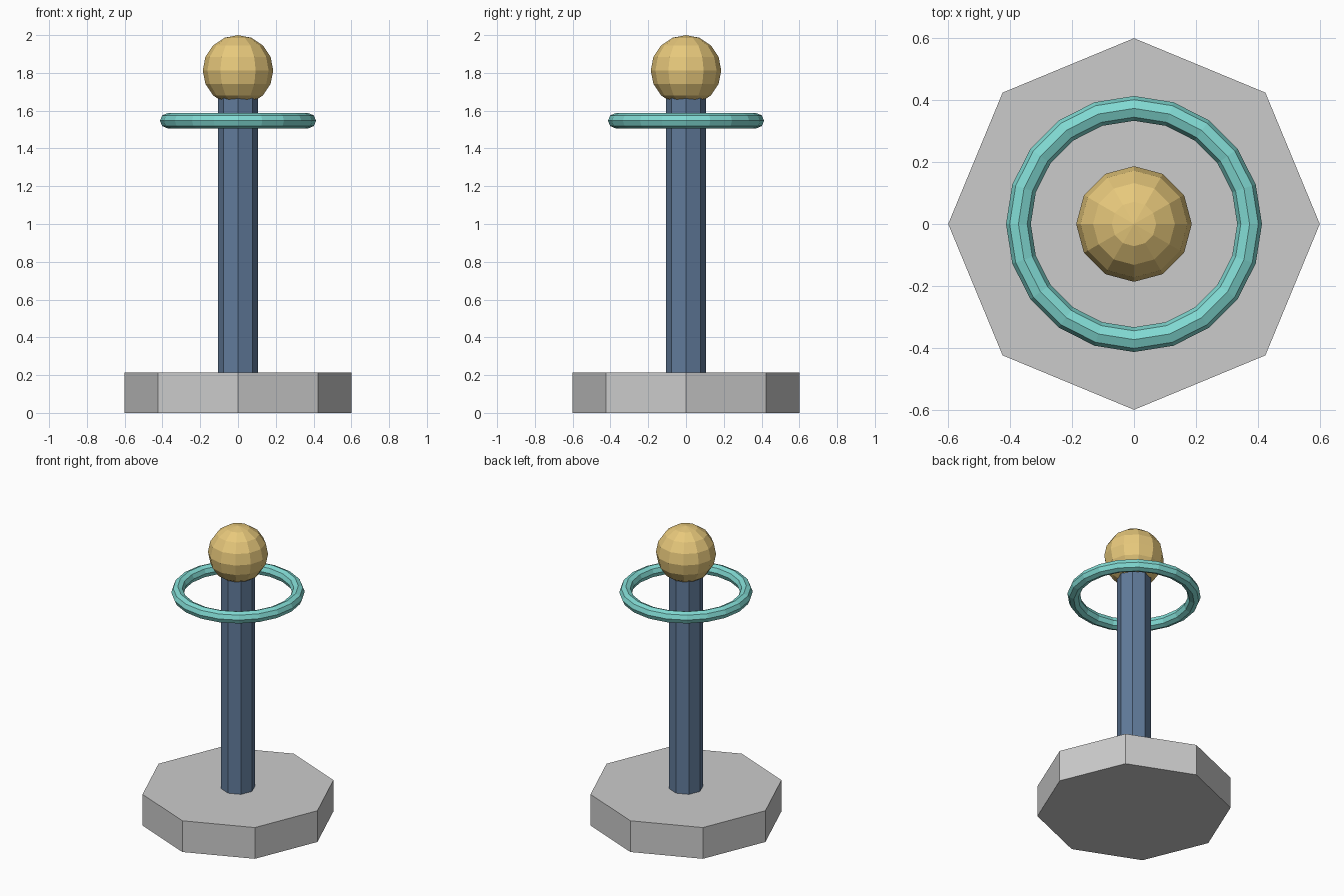
import bpy

if "Cube" in bpy.data.objects:
    bpy.data.objects.remove(bpy.data.objects["Cube"])


def finish(name, color=None):
    """Name the active object and give it a flat diffuse colour."""
    obj = bpy.context.object
    obj.name = name
    if color:
        mat = bpy.data.materials.new(name + "_colour")
        mat.diffuse_color = (*color, 1)
        mat.use_nodes = True
        mat.node_tree.nodes["Principled BSDF"].inputs["Base Color"].default_value = mat.diffuse_color
        obj.data.materials.append(mat)
    return obj


def prism(name, radius, z0, z1, color=None):
    """Upright eight-sided prism with corners on the x and y axes."""
    bpy.ops.mesh.primitive_cylinder_add(vertices=8, radius=radius, depth=z1 - z0,
                                        location=(0, 0, (z0 + z1) / 2))
    return finish(name, color)


# Octagonal foot and slim post
prism("base", 0.6, 0, 0.2133)
prism("post", 0.1067, 0.2133, 1.68, (0.12, 0.2, 0.33))

# Floating ring around the post
bpy.ops.mesh.primitive_torus_add(major_segments=20, minor_segments=8,
                                 major_radius=0.3733, minor_radius=0.04,
                                 location=(0, 0, 1.5467))
finish("ring", (0.22, 0.7, 0.65))

# Faceted ball on top
bpy.ops.mesh.primitive_uv_sphere_add(segments=12, ring_count=8, radius=0.1867,
                                     location=(0, 0, 1.8133))
finish("ball", (0.8, 0.58, 0.2))
